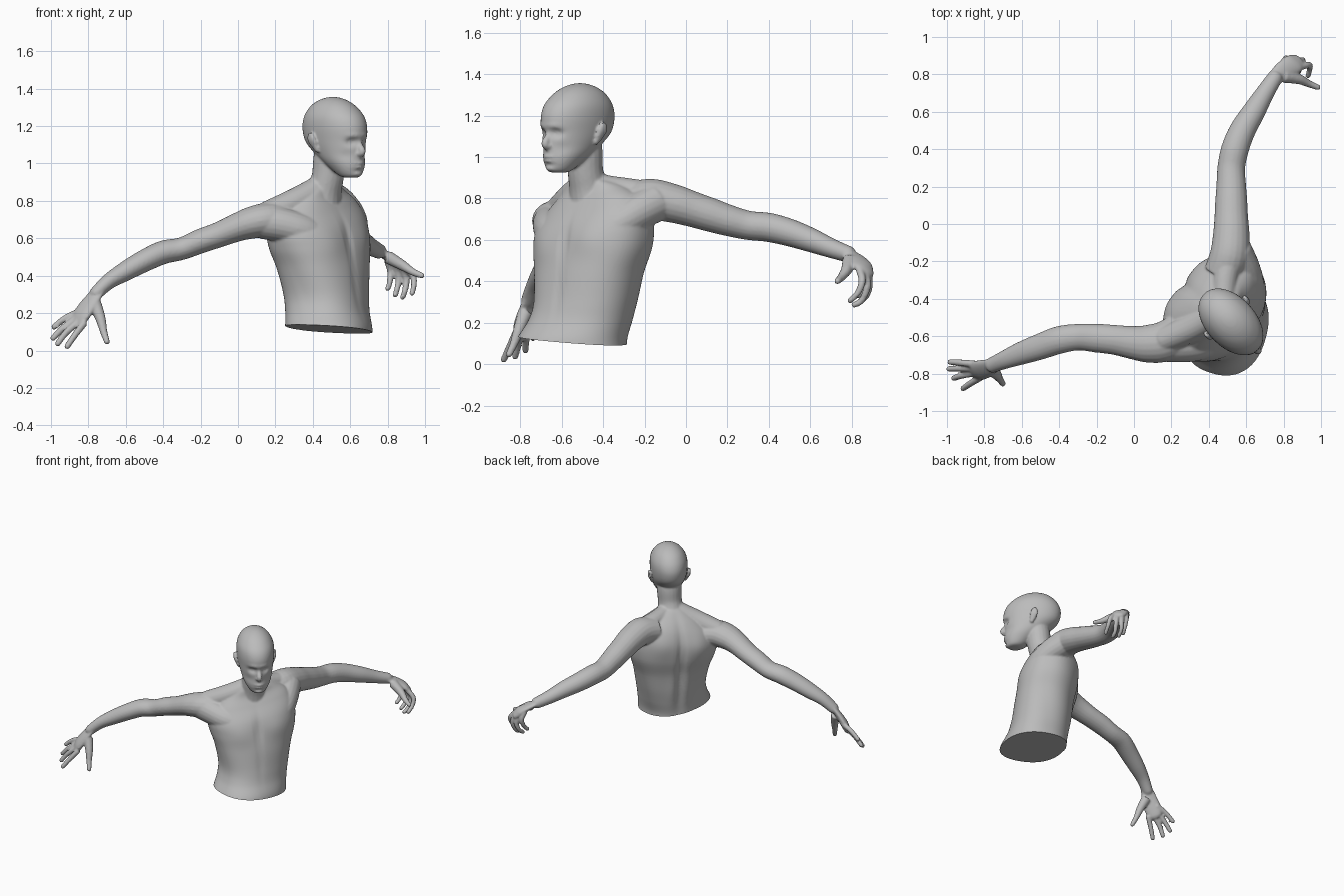
import bpy, bmesh, math
from mathutils import Vector

skin = bpy.data.materials.new("grey_skin")
skin.diffuse_color = (0.5, 0.5, 0.5, 1)
bm = bmesh.new()
UP = Vector((0, 0, 1))


def spline(rows, steps):
    """Catmull-Rom through rows of numbers."""
    out = []
    for i in range(len(rows) - 1):
        p = [rows[max(0, min(len(rows) - 1, i + k))] for k in (-1, 0, 1, 2)]
        for s in range(steps):
            t = s / steps
            out.append([0.5 * (2 * b + (c - a) * t + (2 * a - 5 * b + 4 * c - d) * t * t
                               + (3 * b - a - 3 * c + d) * t ** 3) for a, b, c, d in zip(*p)])
    return out + [list(rows[-1])]


def loft(sections, n=32, power=1.0, shape=None):
    """Skin closed rings; a section is (centre, half axis u, half axis v)."""
    rings = []
    for c, u, v in sections:
        ring = []
        for k in range(n):
            a = 2 * math.pi * k / n
            ca, sa = math.cos(a), math.sin(a)
            co = c + u * math.copysign(abs(ca) ** power, ca) + v * math.copysign(abs(sa) ** power, sa)
            ring.append(bm.verts.new(shape(co) if shape else co))
        rings.append(ring)
    for r, q in zip(rings, rings[1:]):
        for k in range(n):
            bm.faces.new((r[k], r[(k + 1) % n], q[(k + 1) % n], q[k]))
    bm.faces.new(rings[0][::-1])
    bm.faces.new(rings[-1])


def tube(points, flat=1.0, side=UP, steps=5, n=20):
    """Limb through (x, y, z, radius); flat scales the axis across side."""
    pts = spline(points, steps)
    pos = [Vector(p[:3]) for p in pts]
    sections = []
    for i, p in enumerate(pts):
        t = (pos[min(i + 1, len(pos) - 1)] - pos[max(i - 1, 0)]).normalized()
        u = (side - t * side.dot(t)).normalized()
        sections.append((pos[i], u * p[3], t.cross(u) * p[3] * flat))
    end, t = pts[-1], (pos[-1] - pos[-2]).normalized()
    last = sections[-1]
    for k in (0.5, 0.85, 1.0):          # rounded tip
        s = math.sqrt(max(0.01, 1 - k * k))
        sections.append((pos[-1] + t * end[3] * k * 0.8, last[1] * s, last[2] * s))
    loft(sections, n)


def bumps(lat, z, table):
    return sum(amp * math.exp(-((lat - l) / sl) ** 2 - ((z - h) / sz) ** 2)
               for l, h, sl, sz, amp in table)


def sideways(deg):
    return Vector((math.cos(math.radians(deg)), math.sin(math.radians(deg)), 0))


# Torso: rings of x, y, z, half width, half depth, sideways tilt, heading of the width axis
LAT, FWD = sideways(51), sideways(-39)
torso = [(.485, -.555, .04, .27, .23, 0, 75), (.485, -.55, .12, .265, .225, 0, 75),
         (.478, -.51, .21, .25, .212, 0, 68), (.472, -.485, .30, .25, .21, 0, 62),
         (.455, -.468, .44, .275, .212, 0, 53), (.435, -.447, .56, .31, .213, .06, 51),
         (.42, -.442, .67, .315, .20, .14, 51), (.41, -.437, .76, .275, .16, .17, 51),
         (.415, -.44, .825, .20, .12, .15, 51), (.435, -.455, .87, .13, .09, .1, 51),
         (.45, -.465, .90, .07, .07, 0, 51)]
FRONT = [(-.14, .57, .11, .08, .015), (.14, .60, .11, .08, .015), (0, .60, .025, .10, -.012),
         (0, .36, .025, .14, -.005), (0, .83, .03, .03, -.02)]
BACK = [(0, .50, .03, .28, -.022), (-.14, .66, .08, .10, .012), (.14, .70, .08, .10, .012),
        (-.06, .3, .04, .15, .008), (.06, .3, .04, .15, .008)]
mid = Vector((.44, -.465, 0))


def muscles(co):
    lat, f = (co - mid).dot(LAT), (co - mid).dot(FWD)
    w = max(-1, min(1, f / .1))
    return co + FWD * (w * bumps(lat, co.z, FRONT if w > 0 else BACK))


loft([(Vector(r[:3]), (sideways(r[6]) + UP * r[5]) * r[3], sideways(r[6] - 90) * r[4])
      for r in spline(torso, 6)], 96, 0.86, muscles)

# Chest muscles running into the shoulders
tube([(.45, -.60, .60, .08), (.35, -.64, .64, .088), (.25, -.65, .67, .09), (.14, -.64, .69, .095)])
tube([(.59, -.42, .62, .08), (.61, -.33, .67, .085), (.585, -.24, .73, .09), (.54, -.15, .78, .095)])

# Neck with sloping trapezius on both sides
tube([(.44, -.45, .76, .12), (.46, -.47, .85, .095), (.48, -.485, .93, .086),
      (.49, -.49, 1.02, .088), (.50, -.50, 1.10, .085)], 1, FWD)
tube([(.46, -.48, .93, .045), (.41, -.50, .855, .07), (.30, -.56, .79, .075), (.16, -.62, .73, .07)])
tube([(.48, -.47, .91, .045), (.48, -.40, .855, .062), (.49, -.28, .83, .068), (.52, -.16, .81, .07)])

# Head: rings of height, forward offset, half depth, half width
ha = math.radians(47)
HF, HL = sideways(-47), sideways(43)
HC = Vector((.52, -.525, 0))
head = [(.925, .12, .035, .035), (.935, .115, .06, .055), (.965, .10, .09, .077),
        (1.01, .07, .125, .10), (1.06, .035, .16, .114), (1.12, .005, .195, .126),
        (1.19, -.003, .207, .133), (1.25, -.008, .19, .128), (1.30, -.015, .148, .104),
        (1.332, -.018, .10, .072), (1.35, -.018, .05, .037), (1.356, -.018, .012, .01)]
FACE = [(-.046, 1.115, .026, .02, -.024), (.046, 1.115, .026, .02, -.024),
        (-.04, 1.148, .035, .012, .008), (.04, 1.148, .035, .012, .008),
        (0, 1.00, .035, .008, .012), (0, .98, .03, .008, .012), (0, .99, .035, .004, -.008),
        (0, .963, .03, .012, -.008), (0, .94, .03, .015, .012),
        (-.07, 1.04, .03, .03, -.008), (.07, 1.04, .03, .03, -.008)]


def face(co):
    lat, f = (co - HC).dot(HL), (co - HC).dot(HF)
    return co + HF * (max(0, min(1, (f - .03) / .08)) * bumps(lat, co.z, FACE))


def hp(f, lat, z, r):
    return (*(HC + HF * f + HL * lat + UP * z), r)


loft([(HC + HF * r[1] + UP * r[0], HL * r[3], HF * r[2]) for r in spline(head, 6)], 96, 0.97, face)
tube([hp(.165, 0, 1.145, .014), hp(.19, 0, 1.10, .016), hp(.212, 0, 1.065, .019),
      hp(.195, 0, 1.045, .016)], 1, HL)                                   # nose
for s in (-1, 1):
    tube([hp(.19, s * .014, 1.055, .012), hp(.20, s * .016, 1.052, .011)], 1, HL)   # nostril
    tube([hp(.155, s * .040, 1.116, .016), hp(.16, s * .044, 1.116, .014)], 1, HL)  # eye
    tube([hp(-.01, s * .120, 1.06, .012), hp(-.022, s * .131, 1.09, .02),
          hp(-.034, s * .142, 1.125, .029), hp(-.04, s * .145, 1.15, .022)], .4, HF)  # ear

# Arms from shoulder to wrist
tube([(.27, -.56, .70, .10), (.17, -.625, .70, .108), (.08, -.64, .685, .102), (0, -.635, .66, .09),
      (-.1, -.62, .62, .08), (-.2, -.61, .585, .077), (-.3, -.605, .545, .071),
      (-.4, -.62, .525, .074), (-.5, -.655, .48, .07), (-.6, -.69, .425, .062),
      (-.69, -.725, .37, .05), (-.76, -.755, .305, .042)], .85, Vector((0, 1, 0)))
tube([(.47, -.27, .78, .10), (.51, -.17, .795, .105), (.52, -.06, .775, .098), (.52, .04, .745, .09),
      (.52, .12, .72, .086), (.52, .2, .695, .08), (.52, .3, .67, .074), (.54, .4, .66, .074),
      (.58, .5, .635, .07), (.64, .6, .60, .062), (.70, .70, .56, .05),
      (.755, .785, .53, .042)], .95, Vector((1, 0, 0)))

# Right hand palm
tube([(-.74, -.75, .325, .04), (-.79, -.77, .26, .054), (-.83, -.782, .20, .062),
      (-.85, -.785, .165, .056)], .45, Vector((.4, -.75, -.5)))
# Left hand palm
tube([(.74, .765, .54, .04), (.79, .815, .51, .05), (.845, .85, .475, .056),
      (.87, .862, .45, .052)], .45, Vector((1, -.6, -.3)))
# Fingers, with each thumb last
fingers = [
    [(-.84, -.75, .21), (-.92, -.742, .175), (-.985, -.738, .125)],
    [(-.85, -.77, .18), (-.93, -.772, .125), (-.99, -.775, .065)],
    [(-.845, -.795, .16), (-.92, -.81, .095), (-.965, -.825, .035)],
    [(-.82, -.82, .15), (-.87, -.85, .085), (-.915, -.88, .02)],
    [(-.765, -.775, .25), (-.735, -.805, .17), (-.718, -.83, .10), (-.70, -.855, .045)],
    [(.80, .865, .48), (.815, .885, .42), (.81, .86, .36), (.80, .83, .33)],
    [(.84, .87, .46), (.86, .885, .39), (.85, .87, .33), (.84, .83, .295)],
    [(.87, .86, .45), (.90, .875, .38), (.89, .85, .31), (.88, .81, .285)],
    [(.89, .84, .45), (.935, .85, .40), (.94, .83, .345), (.93, .79, .305)],
    [(.80, .79, .50), (.88, .775, .455), (.935, .75, .42), (.985, .73, .40)]]
for i, f in enumerate(fingers):
    radii = (.036, .028, .02, .016) if i in (4, 9) else (.0195, .018, .016, .0145)
    tube([(*p, r) for p, r in zip(f, radii)], 1, Vector((.3, .5, .8)), 5, 12)

# Fuse all volumes into one skin
bmesh.ops.recalc_face_normals(bm, faces=bm.faces)
me = bpy.data.meshes.new("body_volumes")
bm.to_mesh(me)
bm.free()
body = bpy.data.objects.new("body", me)
bpy.context.collection.objects.link(body)
mod = body.modifiers.new("fuse", 'REMESH')
mod.mode, mod.voxel_size = 'VOXEL', 0.007
mod = body.modifiers.new("soften", 'SMOOTH')
mod.factor, mod.iterations = 0.5, 5
fused = bpy.data.meshes.new_from_object(body.evaluated_get(bpy.context.evaluated_depsgraph_get()))
body.modifiers.clear()

# Slanted flat cut across the waist
bm = bmesh.new()
bm.from_mesh(fused)
cut = bmesh.ops.bisect_plane(
    bm, geom=[g for g in bm.verts[:] + bm.edges[:] + bm.faces[:]
              if (g.co if isinstance(g, bmesh.types.BMVert) else g.verts[0].co).x > 0],
    plane_co=(.48, -.55, .115), plane_no=(.06, .07, 1), clear_inner=True)
rim = [e for e in cut["geom_cut"] if isinstance(e, bmesh.types.BMEdge)]
bmesh.ops.holes_fill(bm, edges=rim, sides=0)
bmesh.ops.recalc_face_normals(bm, faces=bm.faces)
bm.to_mesh(fused)
bm.free()
body.data = fused
fused.materials.clear()
fused.materials.append(skin)
bpy.context.view_layer.objects.active = body
body.select_set(True)
bpy.ops.object.shade_smooth_by_angle(angle=math.radians(40))
